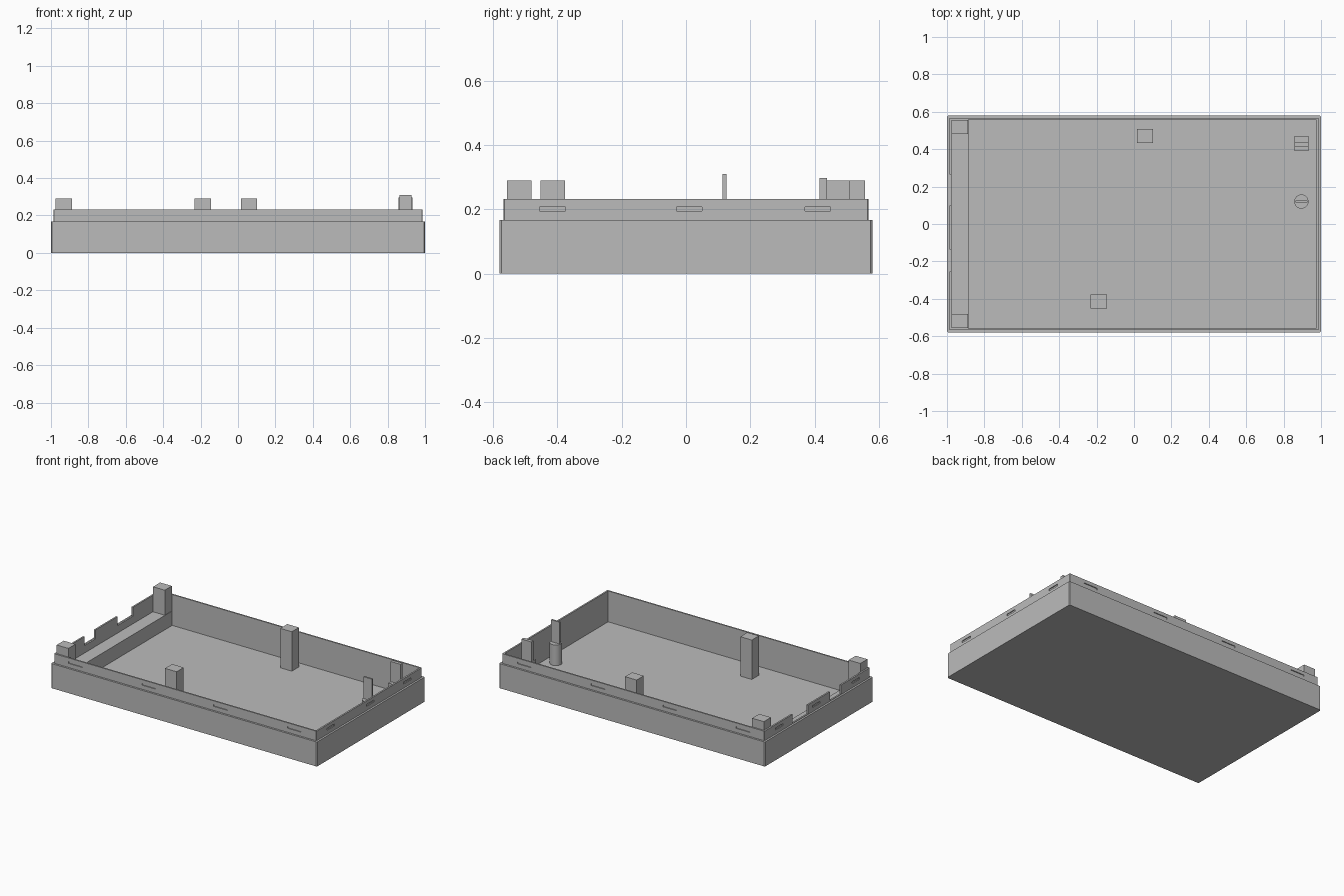
import bpy, bmesh

default = bpy.data.objects.get("Cube")
if default:
    bpy.data.objects.remove(default, do_unlink=True)

grey = bpy.data.materials.new("plain grey")
grey.use_nodes = True
colour = (0.5, 0.5, 0.5, 1)
grey.diffuse_color = colour
grey.node_tree.nodes["Principled BSDF"].inputs["Base Color"].default_value = colour


def finish(bm, name):
    bmesh.ops.recalc_face_normals(bm, faces=bm.faces)
    mesh = bpy.data.meshes.new(name)
    bm.to_mesh(mesh)
    bm.free()
    mesh.materials.append(grey)
    obj = bpy.data.objects.new(name, mesh)
    bpy.context.collection.objects.link(obj)
    return obj


def add_box(bm, x0, x1, y0, y1, z0, z1):
    verts = bmesh.ops.create_cube(bm, size=1)["verts"]
    for v in verts:
        v.co = (x1 if v.co.x > 0 else x0, y1 if v.co.y > 0 else y0, z1 if v.co.z > 0 else z0)


def box(name, *bounds):
    bm = bmesh.new()
    add_box(bm, *bounds)
    return finish(bm, name)


# Tray shell: stacked rectangular rings with slightly clipped corners
FLOOR, STEP, RIM = 0.022, 0.167, 0.232
LIP_X, LIP_Y = 0.987, 0.567
IN_X, IN_Y = 0.976, 0.557
bm = bmesh.new()


def ring(hx, hy, z, c):
    corners = [(hx, hy - c), (hx - c, hy), (c - hx, hy), (-hx, hy - c),
               (-hx, c - hy), (c - hx, -hy), (hx - c, -hy), (hx, c - hy)]
    return [bm.verts.new((x, y, z)) for x, y in corners]


rings = [ring(1, 0.58, 0, 0.006), ring(1, 0.58, STEP, 0.006),
         ring(LIP_X, LIP_Y, STEP, 0.003), ring(LIP_X, LIP_Y, RIM, 0.003),
         ring(IN_X, IN_Y, RIM, 0.001), ring(IN_X, IN_Y, FLOOR, 0.001)]
for a, b in zip(rings, rings[1:]):
    for i in range(8):
        j = (i + 1) % 8
        bm.faces.new((a[i], a[j], b[j], b[i]))
bm.faces.new(rings[0])
bm.faces.new(rings[-1])
tray = finish(bm, "tray_shell")

# Snap slots around the lip and port notches in the end wall
bm = bmesh.new()
depth, z0, z1 = 0.006, 0.195, 0.208
for side in (-1, 1):
    for x in (-0.825, -0.275, 0.265, 0.82):
        y = sorted((side * (LIP_Y - depth), side * (LIP_Y + 0.02)))
        add_box(bm, x - 0.052, x + 0.052, *y, z0, z1)
    for y in (-0.415, 0.01, 0.41):
        x = sorted((side * (LIP_X - depth), side * (LIP_X + 0.02)))
        add_box(bm, *x, y - 0.04, y + 0.04, z0, z1)
for y0, y1 in ((0.1, 0.265), (-0.255, -0.135)):
    add_box(bm, -1.05, -0.95, y0, y1, STEP + 0.004, 0.3)
cutter = finish(bm, "slot_cutter")
cutter.hide_render = True
mod = tray.modifiers.new("slots", "BOOLEAN")
mod.object = cutter
mod.solver = "EXACT"
bpy.context.view_layer.objects.active = tray
bpy.ops.object.modifier_apply(modifier=mod.name)
bpy.data.objects.remove(cutter, do_unlink=True)

# Raised shelf along the notched end, with a post in each corner
box("end_shelf", -IN_X, -0.885, -IN_Y, IN_Y, FLOOR, 0.12)
box("corner_post_back", -0.975, -0.887, 0.48, 0.556, FLOOR, 0.29)
box("corner_post_front", -0.975, -0.887, -0.556, -0.48, FLOOR, 0.29)

# Free-standing support posts
box("support_post_front", -0.232, -0.145, -0.452, -0.376, FLOOR, 0.29)
box("support_post_back", 0.015, 0.102, 0.433, 0.509, FLOOR, 0.29)

# Square peg and round peg, each topped by an upright tab
box("square_peg", 0.857, 0.932, 0.39, 0.47, FLOOR, 0.16)
box("square_peg_tab", 0.857, 0.932, 0.415, 0.438, 0.15, 0.297)
bm = bmesh.new()
bmesh.ops.create_cone(bm, cap_ends=True, segments=32, radius1=0.038, radius2=0.038, depth=0.14)
bmesh.ops.translate(bm, verts=bm.verts, vec=(0.895, 0.12, FLOOR + 0.07))
peg = finish(bm, "round_peg")
bpy.ops.object.select_all(action="DESELECT")
peg.select_set(True)
bpy.context.view_layer.objects.active = peg
bpy.ops.object.shade_smooth_by_angle()
box("round_peg_tab", 0.863, 0.927, 0.114, 0.126, 0.15, 0.31)
